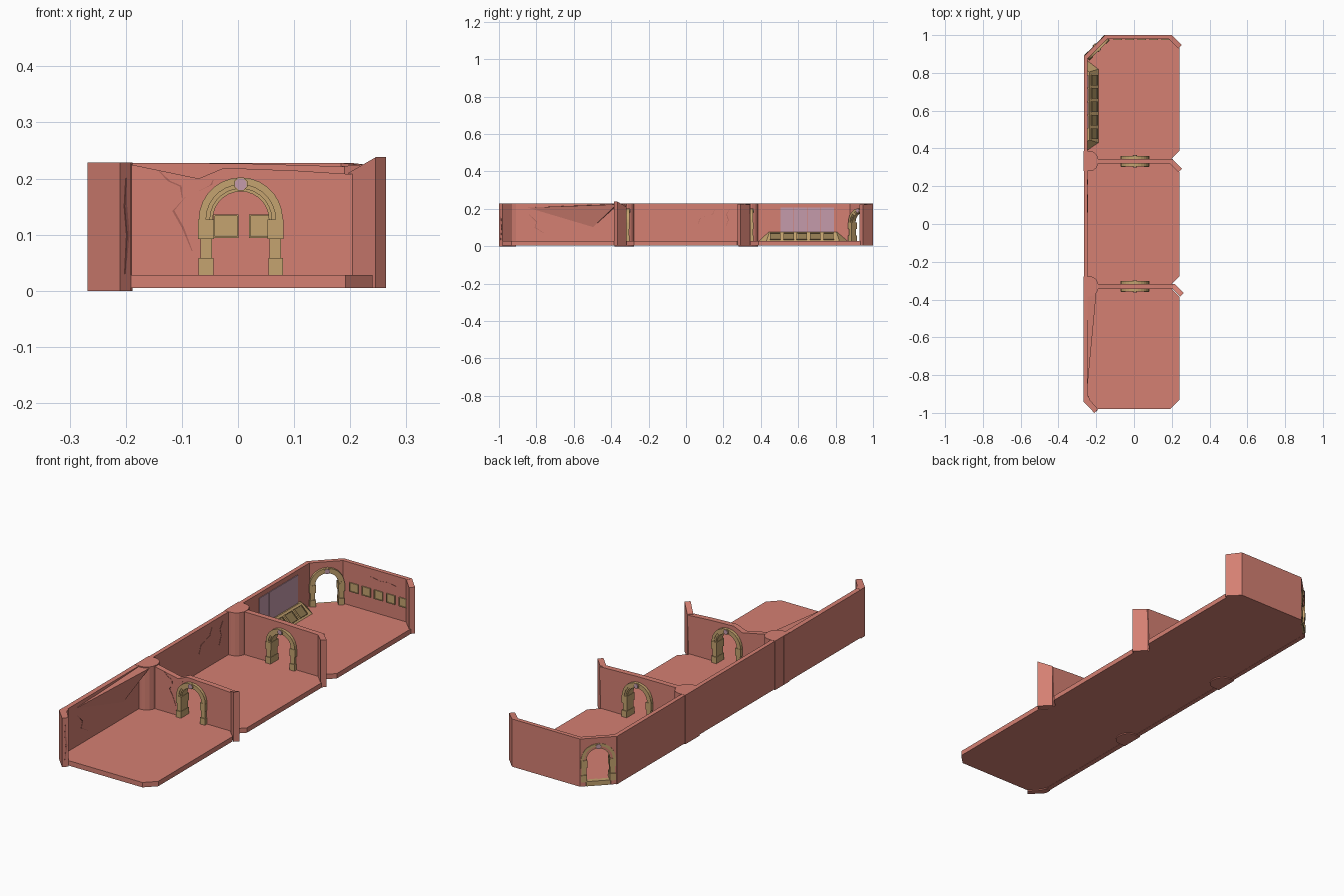
import bpy, bmesh, math
from mathutils import Vector as V

if "Cube" in bpy.data.objects:
    bpy.data.objects.remove(bpy.data.objects["Cube"])

def material(name, rgb):
    m = bpy.data.materials.new(name)
    m.diffuse_color = (*rgb, 1)
    m.use_nodes = True
    m.node_tree.nodes["Principled BSDF"].inputs["Base Color"].default_value = m.diffuse_color
    return m

ROSE = material("rose_plaster", (0.66, 0.215, 0.17))
CRACK = material("dark_rose_crack", (0.42, 0.13, 0.105))
SAND = material("sandstone", (0.56, 0.37, 0.16))
BRONZE = material("bronze_panel", (0.29, 0.2, 0.085))
GLASS = material("mauve_glass", (0.56, 0.33, 0.41))

X, Y, Z = V((1, 0, 0)), V((0, 1, 0)), V((0, 0, 1))
D1, D2 = V((1, 1, 0)).normalized(), V((1, -1, 0)).normalized()
TOP = 0.228

def finish(bm, name, mats):
    bmesh.ops.recalc_face_normals(bm, faces=bm.faces[:])
    me = bpy.data.meshes.new(name)
    bm.to_mesh(me)
    bm.free()
    for m in mats:
        me.materials.append(m)
    ob = bpy.data.objects.new(name, me)
    bpy.context.collection.objects.link(ob)
    return ob

def slab(name, pts, o, u, v, w0, w1, mat=ROSE):
    """Extrude a 2D outline lying in plane (u, v) along u x v from w0 to w1."""
    o, w = V(o), u.cross(v)
    bm = bmesh.new()
    a = [bm.verts.new(o + u * p[0] + v * p[1] + w * w0) for p in pts]
    b = [bm.verts.new(o + u * p[0] + v * p[1] + w * w1) for p in pts]
    bm.faces.new(a)
    bm.faces.new(b)
    for i in range(len(pts)):
        j = (i + 1) % len(pts)
        bm.faces.new((a[i], a[j], b[j], b[i]))
    return finish(bm, name, [mat])

def rect(a0, b0, a1, b1):
    return [(a0, b0), (a1, b0), (a1, b1), (a0, b1)]

def arc(r, n, cz=0.127):
    return [(-r * math.cos(math.pi * i / n), cz + r * math.sin(math.pi * i / n))
            for i in range(n + 1)]

def panel(name, centre, u, v, su, sv, depth, inner):
    """Framed tile: a thin block with an inset, sunken face."""
    ob = slab(name, rect(-su, -sv, su, sv), centre, u, v, 0, depth, SAND)
    ob.data.materials.append(inner)
    bm = bmesh.new()
    bm.from_mesh(ob.data)
    w = u.cross(v)
    f = max(bm.faces, key=lambda q: q.calc_center_median().dot(w))
    bmesh.ops.inset_region(bm, faces=[f], thickness=0.004)
    f.material_index = 1
    top = bmesh.ops.extrude_face_region(bm, geom=[f])["geom"]
    bmesh.ops.delete(bm, geom=[f], context='FACES_ONLY')
    bmesh.ops.translate(bm, vec=-w * depth * 0.6,
                        verts=[g for g in top if isinstance(g, bmesh.types.BMVert)])
    bm.to_mesh(ob.data)
    bm.free()

def arch_wall(name, o, u, x0, x1, w0, w1, top):
    """Wall with an arched doorway centred on the origin of its plane."""
    r = 0.054
    pts = [(x0, 0.005), (-r, 0.005)] + arc(r, 14) + [(r, 0.005), (x1, 0.005)]
    slab(name, pts + top[::-1], o, u, Z, w0, w1)

def stone_arch(name, o, u, w0, w1):
    """Stacked piers, stepped arch rings and a keystone medallion."""
    for s in (-1, 1):
        for i, (a, b, z0, z1, k) in enumerate([(0.049, 0.075, 0.026, 0.058, 0),
                                               (0.051, 0.072, 0.058, 0.092, 0.004),
                                               (0.048, 0.076, 0.092, 0.127, 0.001)]):
            slab(f"{name}_pier_{i}", rect(s * a, z0, s * b, z1), o, u, Z, w0 + k, w1 - k, SAND)
    for part, a, b, k in (("outer", 0.062, 0.075, 0.002), ("middle", 0.055, 0.066, 0.005),
                          ("inner", 0.05, 0.058, 0.008)):
        slab(f"{name}_{part}_ring", arc(a, 14) + arc(b, 14)[::-1], o, u, Z, w0 + k, w1 - k, SAND)
    for part, r, k, m in (("keystone", 0.013, -0.001, SAND), ("medallion", 0.011, -0.003, GLASS)):
        disc = [(r * math.cos(math.pi * (i + .5) / 4), 0.19 + r * math.sin(math.pi * (i + .5) / 4))
                for i in range(8)]
        slab(f"{name}_{part}", disc, o, u, Z, w0 + k, w1 - k, m)

def crack(pts, o, u, v=Z, width=0.004):
    n = len(pts) - 1
    back = [(p[0] + width * math.sin(math.pi * (i + .3) / (n + .6)), p[1] + 0.001)
            for i, p in enumerate(pts)]
    slab("wall_crack", pts + back[::-1], o, u, v, -0.001, 0.0012, CRACK)

# Floors of the three rooms, with clipped corners on the open side
c = 0.048
for name, y0, y1, left in (
        ("front_floor", -0.98, -0.335, [(-0.26, -0.335), (-0.26, -0.92), (-0.2, -0.98)]),
        ("middle_floor", -0.325, 0.322, [(-0.26, 0.322), (-0.26, -0.325)]),
        ("back_floor", 0.34, 0.995, [(-0.15, 0.995), (-0.26, 0.885), (-0.26, 0.34)])):
    right = [(0.24 - c, y0), (0.24, y0 + c), (0.24, y1 - c), (0.24 - c, y1)]
    slab(name, right + left, (0, 0, 0), X, Y, 0.005, 0.028)
for y in (-0.33, 0.331):
    slab("floor_joint", rect(-0.26, y - 0.012, 0.196, y + 0.012), (0, 0, 0), X, Y, 0.005, 0.028)

# Long left wall, diagonal corner wall and back wall
slab("front_left_wall", rect(-0.268, -0.93, -0.245, -0.34), (0, 0, 0), X, Y, 0.004, TOP)
slab("left_wall", [(-0.265, -0.34), (-0.245, -0.34), (-0.245, 0.88), (-0.265, 0.89)],
     (0, 0, 0), X, Y, 0.004, TOP)
slab("back_wall", [(-0.152, 1.0), (-0.144, 0.98), (0.192, 0.98), (0.2, 1.0)],
     (0, 0, 0), X, Y, 0.005, TOP)
DO = (-0.2075, 0.9445, 0)
arch_wall("corner_wall", DO, D1, -0.079, 0.079, 0, 0.021, [(-0.079, TOP), (0.079, TOP)])
stone_arch("corner_arch", DO, D1, -0.005, 0.036)
slab("corner_threshold", rect(-0.052, 0.006, 0.052, 0.028), DO, D1, Z, -0.003, 0.02, SAND)

# Partition walls with broken tops and their doorways
for name, y, top in (
        ("front", -0.33, [(-0.21, TOP), (-0.075, 0.2), (-0.03, 0.219), (0.1, 0.214), (0.21, 0.207)]),
        ("rear", 0.332, [(-0.21, TOP), (0, 0.227), (0.1, 0.224), (0.202, 0.221)])):
    o = (0.005, y, 0)
    arch_wall(name + "_partition", o, X, -0.21, top[-1][0] - 0.008, -0.013, 0.013, top)
    stone_arch(name + "_arch", o, X, -0.029, 0.029)

# Angled wall ends on the open side
for name, o, length, z0, z1 in (("front_wall_end", (0.215, -0.317, 0), 0.069, 0.21, 0.238),
                                ("rear_wall_end", (0.204, 0.342, 0), 0.07, 0.222, 0.226),
                                ("back_wall_end", (0.2, 1.0, 0), 0.075, TOP, 0.222)):
    slab(name, [(0, 0.005), (length, 0.005), (length, z1), (0, z0)], o, D2, Z, 0, 0.026)

# Pillars where partitions meet the left wall, and the front corner stub
for y in (-0.33, 0.333):
    rim = [(-0.232 + 0.044 * math.cos(a), y + 0.053 * math.sin(a))
           for a in (math.pi * (i / 8 - 0.5) for i in range(9))]
    slab("wall_pillar", [(-0.267, y - 0.053)] + rim + [(-0.267, y + 0.053)],
         (0, 0, 0), X, Y, 0, TOP + 0.001)
slab("front_corner_stub", [(-0.268, -0.91), (-0.268, -0.94), (-0.21, -1.0), (-0.191, -0.98),
                           (-0.235, -0.93), (-0.24, -0.91)], (0, 0, 0), X, Y, 0, TOP + 0.001)

# Leaning broken plaster in the front room
bm = bmesh.new()
p = [bm.verts.new(q) for q in ((-0.25, -0.9, 0.205), (-0.246, -0.5, 0.1), (-0.2, -0.37, 0.224),
                               (-0.25, -0.36, 0.226))]
for f in ((0, 1, 2), (0, 2, 3), (1, 2, 3), (0, 1, 3)):
    bm.faces.new([p[i] for i in f])
finish(bm, "broken_plaster", [ROSE])

# Window of four panes on the left wall
for i in range(4):
    y = 0.506 + i * 0.0715
    slab("window_pane", rect(y, 0.07, y + 0.0695, 0.206), (-0.245, 0, 0), Y, Z, -0.001, 0.003, GLASS)

# Sloped bench under the window with five framed panels
bm = bmesh.new()
lo = [bm.verts.new((x, y, 0.027)) for x, y in
      ((-0.246, 0.39), (-0.188, 0.43), (-0.188, 0.82), (-0.246, 0.865))]
hi = [bm.verts.new((x, y, z)) for x, y, z in
      ((-0.246, 0.44, 0.075), (-0.236, 0.445, 0.075), (-0.236, 0.805, 0.075), (-0.246, 0.81, 0.075))]
bm.faces.new(lo)
bm.faces.new(hi)
for i in range(4):
    j = (i + 1) % 4
    bm.faces.new((lo[i], lo[j], hi[j], hi[i]))
finish(bm, "window_bench", [SAND])
slope = V((-0.048, 0, 0.048)).normalized()
for i in range(5):
    panel("bench_panel", (-0.212, 0.478 + i * 0.071, 0.051), Y, slope, 0.028, 0.024, 0.008, BRONZE)

# Row of five square panels on the back wall
for i in range(5):
    panel("back_panel", (-0.085 + i * 0.0635, 0.981, 0.115), X, Z, 0.0225, 0.021, 0.006, SAND)

# Cracks in the plaster
FRONT, LEFT = (0, -0.343, 0), (-0.245, 0, 0)
crack([(-0.142, 0.214), (-0.125, 0.195), (-0.104, 0.186), (-0.1, 0.165)], FRONT, X)
crack([(-0.093, 0.168), (-0.117, 0.142), (-0.1, 0.112), (-0.082, 0.07)], FRONT, X)
crack([(-0.072, 0.176), (-0.05, 0.188), (-0.045, 0.197)], FRONT, X)
crack([(0.155, 0.2), (0.14, 0.17), (0.075, 0.15), (0.06, 0.11)], LEFT, Y)
crack([(0.235, 0.2), (0.215, 0.17), (0.225, 0.14), (0.21, 0.1)], LEFT, Y)
crack([(-0.84, 0.17), (-0.8, 0.13), (-0.81, 0.1), (-0.76, 0.07)], LEFT, Y)
crack([(0.0, 0.19), (0.05, 0.182), (0.09, 0.187), (0.13, 0.18)], (0, 0.98, 0), X)
STUB = (-0.2, -0.99, 0)
crack([(0.0, 0.2), (-0.004, 0.15), (0.002, 0.1), (-0.003, 0.03)], STUB, D1, Z, 0.007)
